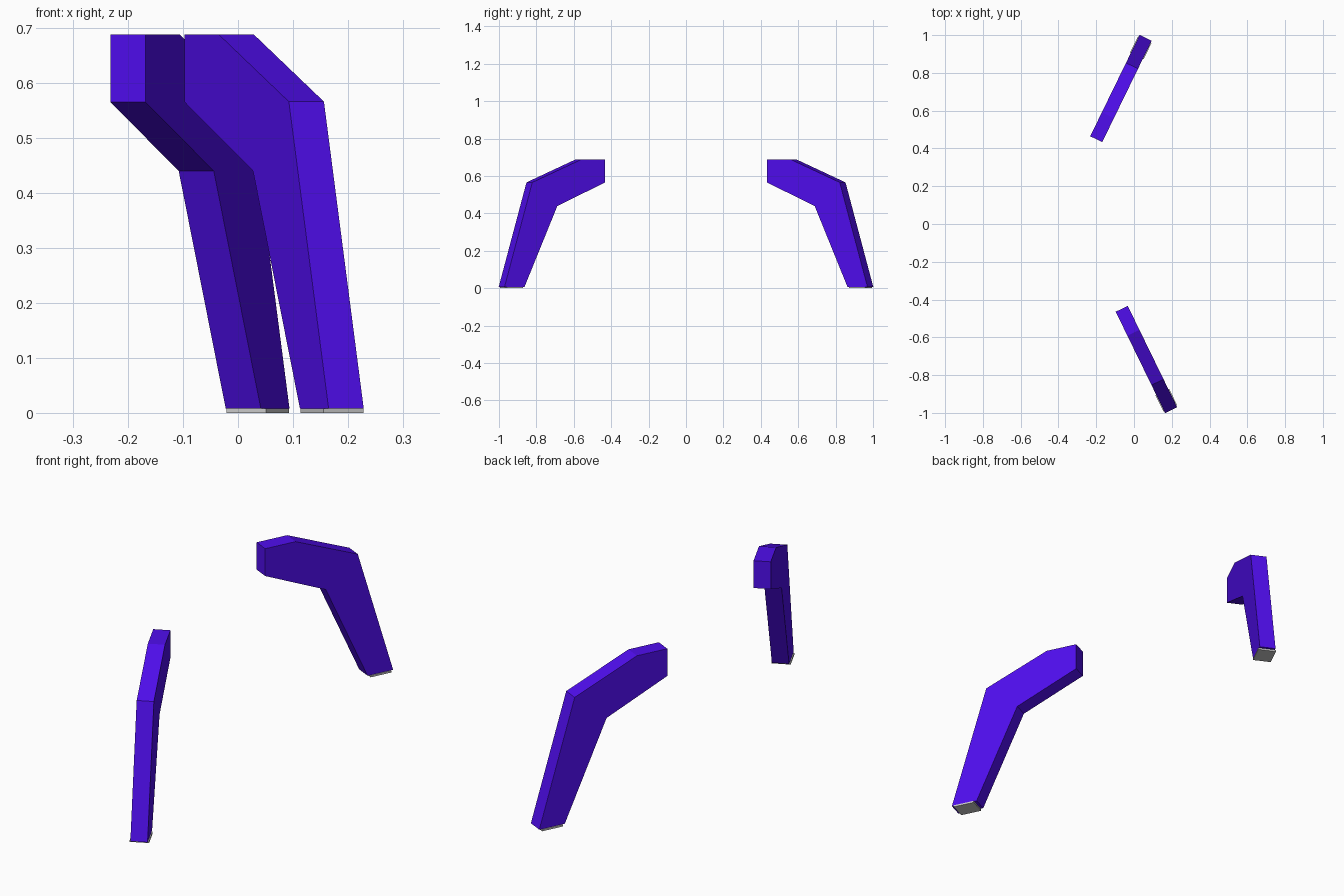
import bpy, bmesh
from math import radians, cos, sin
from mathutils import Matrix

if "Cube" in bpy.data.objects:
    bpy.data.objects.remove(bpy.data.objects["Cube"])

ANGLE = radians(64)
WIDTH = 0.071
PAD_H = 0.008

violet = bpy.data.materials.new("violet")
violet.diffuse_color = (0.08, 0.004, 0.85, 1)
violet.use_nodes = True
violet.node_tree.nodes["Principled BSDF"].inputs["Base Color"].default_value = violet.diffuse_color

# Side profile of a leg: distance outwards, height
PROFILE = [(0, 0.688), (0.1415, 0.688), (0.432, 0.566), (0.597, PAD_H),
           (0.478, PAD_H), (0.283, 0.44), (0, 0.565)]


def prism(name, profile, width, matrix, material=None):
    """Extrude a profile symmetrically across its width and place it."""
    bm = bmesh.new()
    face = bm.faces.new([bm.verts.new((s, -width / 2, z)) for s, z in profile])
    ext = bmesh.ops.extrude_face_region(bm, geom=[face])
    new = [v for v in ext["geom"] if isinstance(v, bmesh.types.BMVert)]
    bmesh.ops.translate(bm, verts=new, vec=(0, width, 0))
    bm.transform(matrix)
    bmesh.ops.recalc_face_normals(bm, faces=bm.faces)
    mesh = bpy.data.meshes.new(name)
    bm.to_mesh(mesh)
    bm.free()
    obj = bpy.data.objects.new(name, mesh)
    bpy.context.collection.objects.link(obj)
    if material:
        mesh.materials.append(material)
    return obj


# Foot pad profile: shorter than the sole, slightly wider than the leg
PAD = [(0.49, 0), (0.586, 0), (0.586, PAD_H), (0.49, PAD_H)]

# Two legs splayed in opposite directions
for side, x, sign in (("back", -0.2, 1), ("front", -0.065, -1)):
    place = (Matrix.Translation((x, sign * 0.449, 0))
             @ Matrix.Rotation(sign * ANGLE, 4, 'Z'))
    prism(side + "_leg", PROFILE, WIDTH, place, violet)
    prism(side + "_foot_pad", PAD, 0.08, place)
